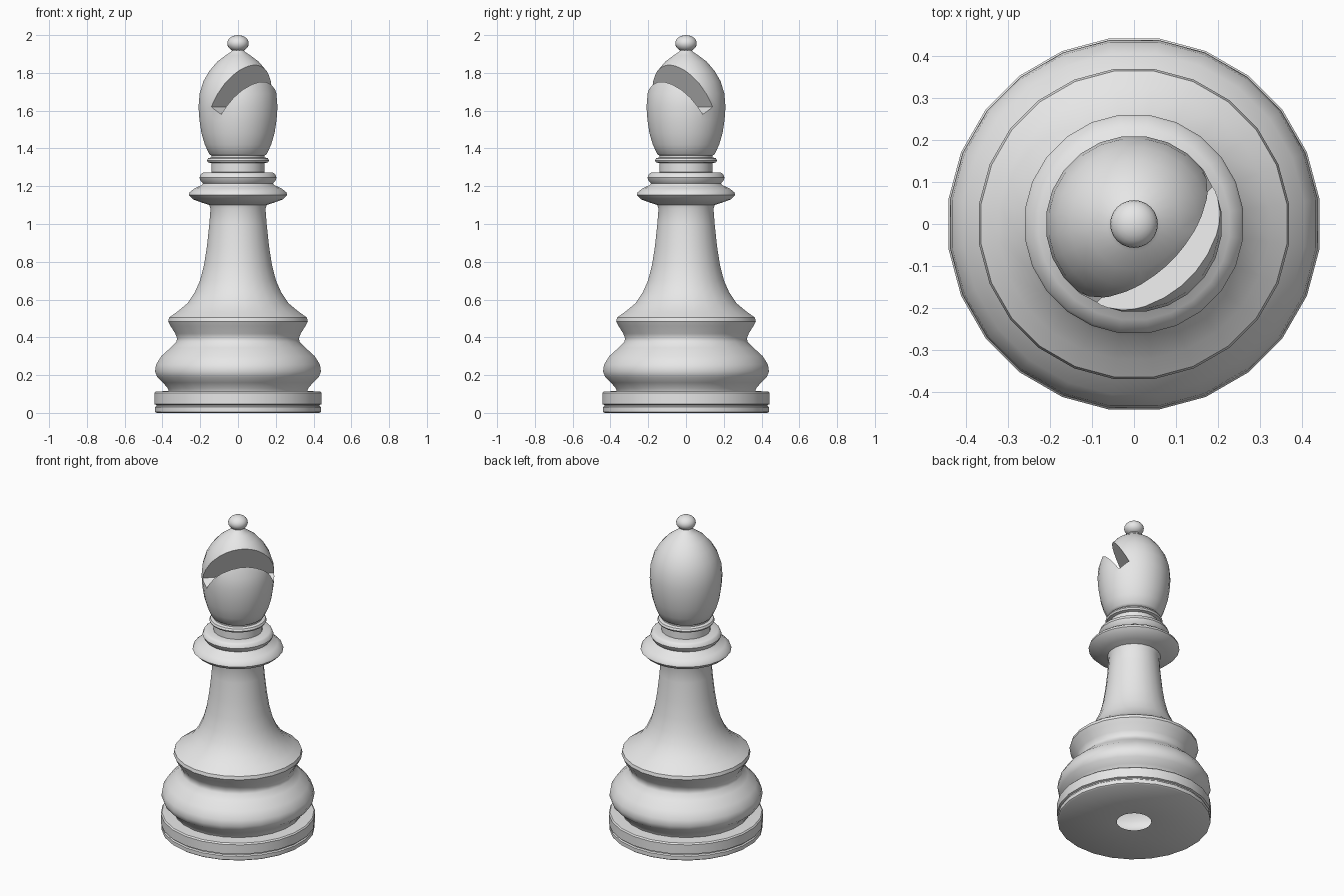
import bpy, bmesh, math
from mathutils import Matrix

cube = bpy.data.objects.get("Cube")
if cube:
    bpy.data.objects.remove(cube)

SIDES = 24

grey = bpy.data.materials.new("plain grey")
grey.use_nodes = True
colour = (0.8, 0.8, 0.8, 1)
grey.diffuse_color = colour
grey.node_tree.nodes["Principled BSDF"].inputs["Base Color"].default_value = colour


def finish(name, bm):
    """Turn a bmesh into a scene object."""
    mesh = bpy.data.meshes.new(name)
    bm.to_mesh(mesh)
    bm.free()
    mesh.materials.append(grey)
    obj = bpy.data.objects.new(name, mesh)
    bpy.context.collection.objects.link(obj)
    return obj


def smooth(obj, degrees=40):
    bpy.ops.object.select_all(action='DESELECT')
    obj.select_set(True)
    bpy.context.view_layer.objects.active = obj
    bpy.ops.object.shade_smooth_by_angle(angle=math.radians(degrees))


def turned(name, profile, cap=False):
    """Lathe a (radius, height) profile, listed from bottom to top."""
    bm = bmesh.new()
    rings = []
    for r, z in profile:
        ring = []
        for i in range(SIDES):
            a = math.tau * (i + 0.5) / SIDES
            ring.append(bm.verts.new((r * math.cos(a), r * math.sin(a), z)))
        rings.append(ring)
    for low, high in zip(rings, rings[1:]):
        for i in range(SIDES):
            j = (i + 1) % SIDES
            bm.faces.new((low[i], low[j], high[j], high[i]))
    if cap:
        bm.faces.new(rings[0][::-1])
        bm.faces.new(rings[-1])
    return finish(name, bm)


# Foot: underside with a round opening, thin rim, groove and disc
foot = turned("foot", [(0.10, 0), (0.435, 0), (0.443, 0.006), (0.443, 0.03), (0.436, 0.036),
                       (0.436, 0.042), (0.447, 0.046), (0.447, 0.105), (0.44, 0.113),
                       (0.37, 0.116)])

# Swelling body and slender stem
stem = turned("body_and_stem", [
    (0.37, 0.116), (0.375, 0.13), (0.40, 0.16), (0.432, 0.19), (0.443, 0.22), (0.438, 0.255),
    (0.41, 0.30), (0.36, 0.345), (0.33, 0.375), (0.325, 0.395), (0.335, 0.42),
    (0.36, 0.46), (0.373, 0.485), (0.368, 0.505), (0.325, 0.535), (0.27, 0.58), (0.23, 0.64),
    (0.203, 0.70), (0.182, 0.78), (0.166, 0.88), (0.153, 1.0), (0.147, 1.08), (0.155, 1.105)])

# Collar and neck rings
collar = turned("collar", [(0.15, 1.1), (0.19, 1.112), (0.24, 1.13), (0.263, 1.153),
                           (0.258, 1.168), (0.23, 1.19), (0.195, 1.205), (0.187, 1.215)])
upper_ring = turned("upper_ring", [(0.187, 1.215), (0.199, 1.228), (0.206, 1.245),
                                   (0.198, 1.265), (0.185, 1.272), (0.142, 1.274)])
neck = turned("neck", [(0.142, 1.27), (0.142, 1.325)])
neck_ring = turned("neck_ring", [(0.142, 1.322), (0.16, 1.326), (0.166, 1.336), (0.16, 1.348),
                                 (0.142, 1.353), (0.142, 1.37)])

# Egg-shaped head
head = turned("head", [(0.14, 1.36), (0.155, 1.372), (0.177, 1.42), (0.195, 1.48),
                       (0.206, 1.55), (0.211, 1.62), (0.205, 1.69), (0.185, 1.755),
                       (0.153, 1.81), (0.11, 1.86), (0.065, 1.893), (0.037, 1.912),
                       (0.025, 1.93)], cap=True)

# Slanted slot cut into the head, facing the front left
bm = bmesh.new()
slot = [(0.01, 1.62), (0.07, 1.58), (0.24, 1.835), (0.24, 2.06)]
near = [bm.verts.new((t, -0.4, z)) for t, z in slot]
far = [bm.verts.new((t, 0.4, z)) for t, z in slot]
bm.faces.new(near)
bm.faces.new(far[::-1])
for i in range(4):
    j = (i + 1) % 4
    bm.faces.new((near[j], near[i], far[i], far[j]))
bmesh.ops.recalc_face_normals(bm, faces=bm.faces)
bm.transform(Matrix.Rotation(math.radians(-45), 4, 'Z'))
cutter = finish("slot_cutter", bm)
cutter.hide_render = True
cut = head.modifiers.new("slot", 'BOOLEAN')
cut.object = cutter
cut.solver = 'EXACT'
bpy.context.view_layer.objects.active = head
bpy.ops.object.modifier_apply(modifier=cut.name)
bpy.data.objects.remove(cutter)

# Finial ball
bm = bmesh.new()
bmesh.ops.create_uvsphere(bm, u_segments=SIDES, v_segments=12, radius=1)
bm.transform(Matrix.Translation((0, 0, 1.956)) @ Matrix.Diagonal((0.057, 0.057, 0.044, 1)))
finial = finish("finial", bm)

for part in (foot, stem, collar, upper_ring, neck, neck_ring, head, finial):
    smooth(part)
